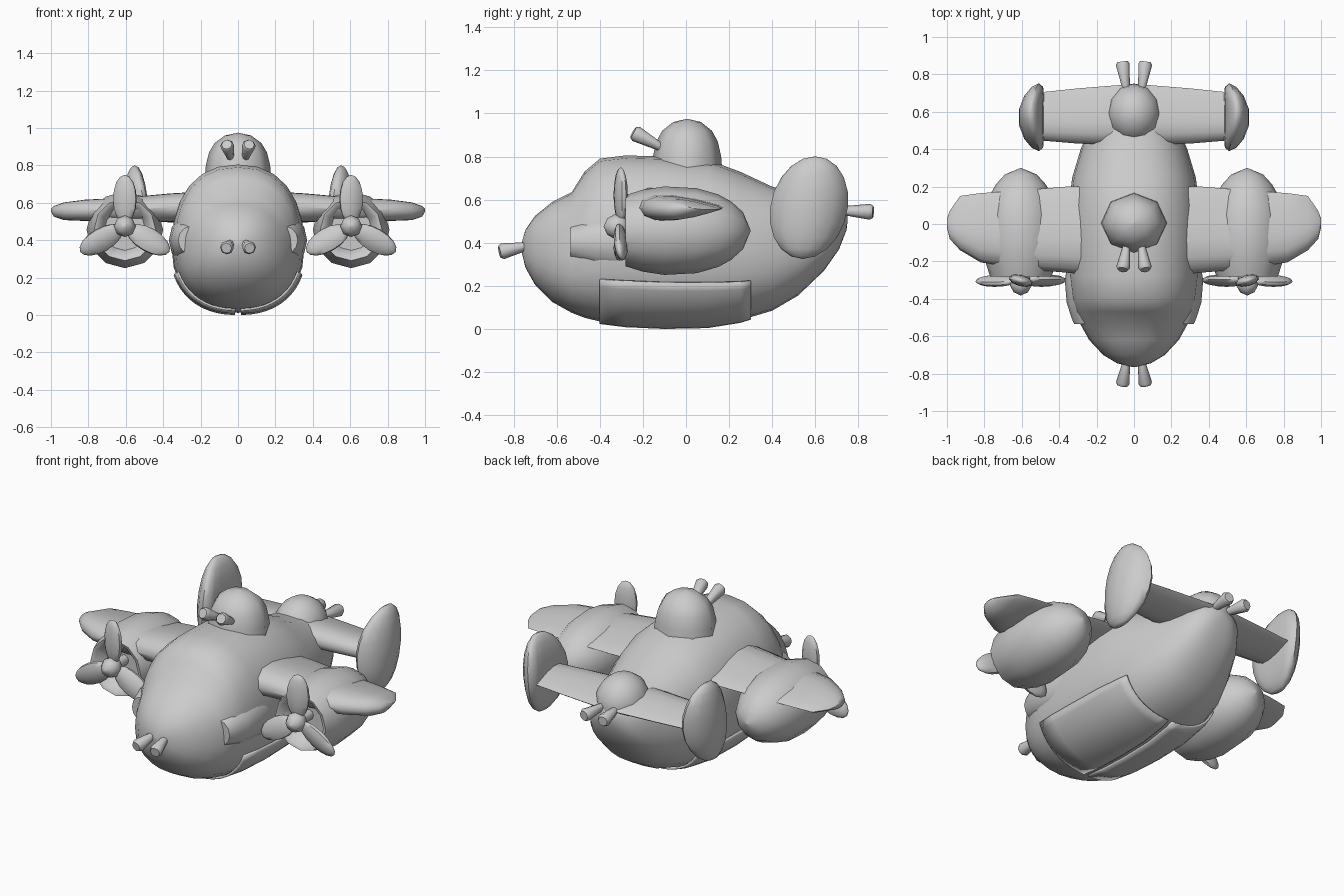
import bpy, bmesh, math
from mathutils import Matrix, Vector

if "Cube" in bpy.data.objects:
    bpy.data.objects.remove(bpy.data.objects["Cube"])

grey = bpy.data.materials.new("plain_grey")
grey.diffuse_color = (0.6, 0.6, 0.6, 1)
grey.use_nodes = True
grey.node_tree.nodes["Principled BSDF"].inputs["Base Color"].default_value = grey.diffuse_color


def finish(name, bm, angle=52):
    bmesh.ops.recalc_face_normals(bm, faces=bm.faces)
    me = bpy.data.meshes.new(name)
    bm.to_mesh(me)
    bm.free()
    me.materials.append(grey)
    ob = bpy.data.objects.new(name, me)
    bpy.context.collection.objects.link(ob)
    bpy.ops.object.select_all(action='DESELECT')
    ob.select_set(True)
    bpy.context.view_layer.objects.active = ob
    bpy.ops.object.shade_smooth_by_angle(angle=math.radians(angle))
    return ob


def loft(name, rings, side=1, closed=True, angle=52):
    """Skin a row of cross-sections; side=-1 mirrors across x."""
    bm = bmesh.new()
    vs = [[bm.verts.new((p[0] * side, p[1], p[2])) for p in r] for r in rings]
    n = len(rings[0])
    for a, b in zip(vs, vs[1:]):
        for i in range(n if closed else n - 1):
            j = (i + 1) % n
            bm.faces.new((a[i], a[j], b[j], b[i]))
    if closed:
        bm.faces.new(vs[0])
        bm.faces.new(vs[-1])
        bmesh.ops.remove_doubles(bm, verts=bm.verts, dist=0.0002)
    return finish(name, bm, angle)


def circle(center, u, v, n, off=0.0):
    c, u, v = Vector(center), Vector(u), Vector(v)
    return [c + u * math.cos(a) + v * math.sin(a)
            for a in (2 * math.pi * (i + off) / n for i in range(n))]


def ellipsoid(name, matrix, seg=12, rings=8, bend=None):
    bm = bmesh.new()
    bmesh.ops.create_uvsphere(bm, u_segments=seg, v_segments=rings, radius=1, matrix=matrix)
    if bend:
        for v in bm.verts:
            bend(v.co)
    return finish(name, bm)


# Fuselage stations: y, top z, bottom z, half width
ST = [(-0.765, .39, .37, .01), (-.745, .46, .285, .09), (-.70, .525, .205, .165),
      (-.62, .59, .125, .24), (-.53, .635, .075, .29), (-.47, .73, .052, .315),
      (-.40, .79, .035, .335), (-.28, .805, .02, .35), (-.1, .80, .012, .355),
      (.1, .785, .016, .35), (.25, .73, .04, .33), (.4, .66, .085, .285),
      (.52, .63, .155, .235), (.64, .60, .27, .18), (.71, .58, .37, .13),
      (.745, .55, .46, .06), (.75, .515, .505, .005)]


def section(st, t, grow=0.0):
    y, zt, zb, hw = st
    zm = zb + (zt - zb) * 0.45
    c, s = math.cos(t), math.sin(t)
    e = 2 / 2.3
    h = (zt - zm if s > 0 else zm - zb) + grow
    return ((hw + grow) * math.copysign(abs(c) ** e, c), y,
            zm + h * math.copysign(abs(s) ** e, s))


def station(y):
    for a, b in zip(ST, ST[1:]):
        if a[0] <= y <= b[0]:
            f = (y - a[0]) / (b[0] - a[0])
            return tuple(p + (q - p) * f for p, q in zip(a, b))


loft("fuselage", [[section(st, 2 * math.pi * i / 24) for i in range(24)] for st in ST])

# Round turret on the back and gunner dome in the tail
loft("top_turret", [circle((0, .005, z), (0, r * .92, 0), (r, 0, 0), 8)
                    for z, r in ((.70, .18), (.80, .172), (.87, .155), (.92, .125),
                                 (.96, .07), (.975, .001))])
ellipsoid("tail_dome", Matrix.Translation((0, .59, .55)) @ Matrix.Diagonal((.145, .16, .155, 1)))


def airfoil(x, y0, y1, z, thick, n=14):
    ring = []
    for i in range(n):
        a = 2 * math.pi * i / n
        ring.append((x, (y0 + y1) / 2 - (y1 - y0) / 2 * math.cos(a),
                     z + thick / 2 * math.sin(a) * (1 + .6 * math.cos(a)) / 1.17))
    return ring


def gun(name, a, b, side):
    a, b = Vector(a), Vector(b)
    d = (b - a).normalized()
    u = d.cross(Vector((1, 0, 0))).normalized()
    v = d.cross(u)
    loft(name, [circle(a, u * .018, v * .018, 8), circle(b - d * .015, u * .037, v * .037, 8),
                circle(b, u * .028, v * .028, 8)], side)


WING = [(.15, -.28, .2, .58, .175), (.36, -.26, .2, .575, .16), (.6, -.24, .18, .565, .135),
        (.82, -.205, .165, .56, .12), (.93, -.14, .15, .555, .1),
        (.985, -.08, .07, .555, .06), (1.0, -.02, .03, .56, .015)]
TAIL = [(.05, .42, .745, .55, .14), (.3, .43, .725, .55, .12), (.54, .45, .70, .55, .1)]
NACELLE = [(-.20, .001), (-.20, .11), (-.275, .145), (-.28, .165), (-.2, .19), (-.1, .205),
           (.05, .197), (.15, .168), (.21, .135), (.265, .085), (.3, .001)]
BLISTER = [(-.535, .07, .075), (-.5, .085, .09), (-.42, .11, .12), (-.3, .12, .14), (-.12, .09, .14)]
EX, EZ = .605, .465   # engine axis


def fin_bend(co):
    k = 1.4 * (co.y - .57) ** 2
    co.x -= math.copysign(k, co.x)
    co.y += .12 * (co.z - .56)


for side, tag in ((1, "left"), (-1, "right")):
    # Wing, tailplane and end fin
    loft("wing_" + tag, [airfoil(*w) for w in WING], side)
    loft("tailplane_" + tag, [airfoil(*w) for w in TAIL], side)
    ellipsoid("tail_fin_" + tag, Matrix.Translation((side * .552, .57, .563))
              @ Matrix.Diagonal((.068, .18, .238, 1)), 14, 10, fin_bend)

    # Engine nacelle with recessed intake
    loft("engine_nacelle_" + tag, [circle((EX, y, .456), (r, 0, 0), (0, 0, r), 12)
                                   for y, r in NACELLE], side)
    # Propeller hub and three blades
    loft("propeller_hub_" + tag, [circle((EX, y, EZ + .01), (r, 0, 0), (0, 0, r), 8)
                                  for y, r in ((-.19, .03), (-.275, .03), (-.29, .052), (-.33, .058),
                                               (-.365, .038), (-.382, .001))], side)
    for k in range(3):
        m = (Matrix.Translation((side * EX, -.303, EZ + .01))
             @ Matrix.Rotation(k * math.tau / 3, 4, 'Y')
             @ Matrix.Translation((0, 0, .145))
             @ Matrix.Rotation(side * .25, 4, 'Z') @ Matrix.Diagonal((.066, .03, .13, 1)))
        ellipsoid(f"propeller_blade_{tag}_{k + 1}", m, 10, 8)

    # Side blister ahead of the wing root
    loft("side_blister_" + tag, [circle((.25, y, .40), (rx, 0, 0), (0, 0, rz), 12)
                                 for y, rx, rz in BLISTER], side)

    # Bomb bay door: curved thin shell under the belly
    ys = [-.4, -.28, -.1, .1, .25, .3]
    door = loft("bay_door_" + tag,
                [[section(station(y), math.radians(-88.5 + 67 * i / 10), .006) for i in range(11)]
                 for y in ys], side, closed=False)
    mod = door.modifiers.new("thickness", 'SOLIDIFY')
    mod.thickness, mod.offset = .012, 0

    # Twin guns: nose, top turret, tail
    gun("nose_gun_" + tag, (.04, -.73, .385), (.062, -.865, .358), side)
    gun("turret_gun_" + tag, (.04, -.11, .84), (.06, -.245, .912), side)
    gun("tail_gun_" + tag, (.04, .71, .55), (.062, .868, .543), side)
